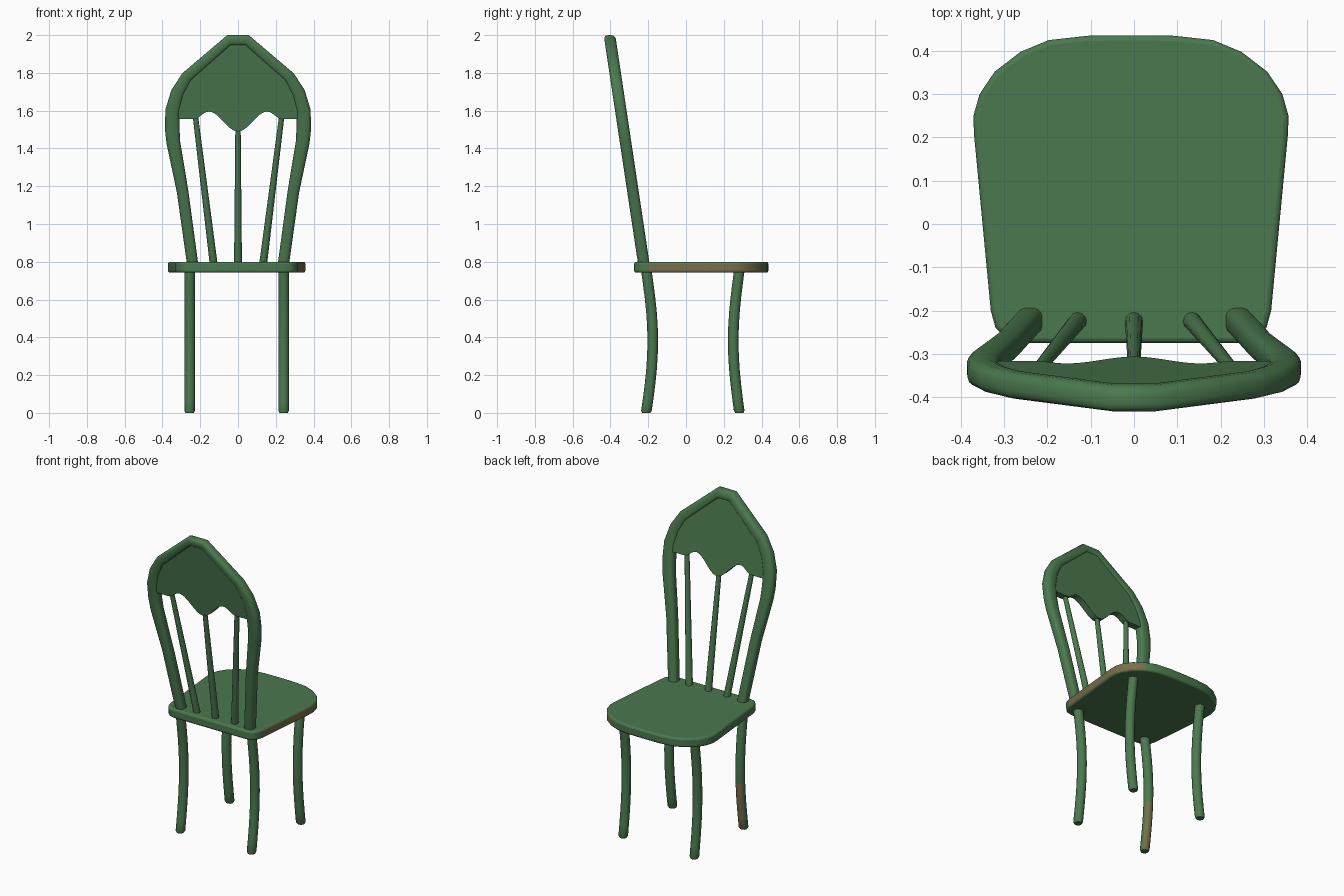
import bpy, bmesh, math
from mathutils import Vector

if "Cube" in bpy.data.objects:
    bpy.data.objects.remove(bpy.data.objects["Cube"])


def material(name, rgb):
    m = bpy.data.materials.new(name)
    m.diffuse_color = (*rgb, 1)
    m.use_nodes = True
    m.node_tree.nodes["Principled BSDF"].inputs["Base Color"].default_value = m.diffuse_color
    return m


GREEN = material("green_paint", (0.07, 0.19, 0.077))
WORN = material("worn_wood", (0.18, 0.16, 0.07))
CX = -0.007  # seat and legs sit slightly off centre


def back_y(z):
    """Depth of the raked back at height z."""
    return -0.225 - 0.15 * (z - 0.8)


def finish(name, bm, worn=None, angle=40):
    bmesh.ops.recalc_face_normals(bm, faces=bm.faces)
    if worn:
        for f in bm.faces:
            f.material_index = int(worn(f))
    me = bpy.data.meshes.new(name)
    bm.to_mesh(me)
    bm.free()
    me.materials.append(GREEN)
    if worn:
        me.materials.append(WORN)
    me.shade_smooth()
    me.set_sharp_from_angle(angle=math.radians(angle))
    ob = bpy.data.objects.new(name, me)
    bpy.context.collection.objects.link(ob)
    return ob


def loft(name, rings, worn=None, angle=40):
    """Skin a list of equal point rings and cap both ends."""
    bm = bmesh.new()
    vs = [[bm.verts.new(p) for p in r] for r in rings]
    n = len(vs[0])
    for a, b in zip(vs, vs[1:]):
        for i in range(n):
            j = (i + 1) % n
            bm.faces.new((a[i], a[j], b[j], b[i]))
    bm.faces.new(vs[0])
    bm.faces.new(vs[-1])
    return finish(name, bm, worn, angle)


def slab(name, outline, place, lo, hi, worn=None):
    """Extrude a 2D outline between two depths; place maps (u, v, depth) to 3D."""
    bm = bmesh.new()
    a = [bm.verts.new(place(u, v, lo)) for u, v in outline]
    b = [bm.verts.new(place(u, v, hi)) for u, v in outline]
    n = len(a)
    bm.faces.new(a)
    bm.faces.new(b)
    for i in range(n):
        j = (i + 1) % n
        bm.faces.new((a[i], a[j], b[j], b[i]))
    return finish(name, bm, worn)


def circle(x, y, z, r, n=16):
    return [(x + r * math.cos(2 * math.pi * i / n), y + r * math.sin(2 * math.pi * i / n), z)
            for i in range(n)]


# Seat: rounded, wider towards +y, worn along its right edge
half = [(0.0, 0.436), (0.1, 0.435), (0.19, 0.425), (0.255, 0.398), (0.315, 0.352), (0.35, 0.3),
        (0.364, 0.25), (0.363, 0.21), (0.324, -0.2), (0.313, -0.24), (0.288, -0.266), (0.25, -0.275)]
outline = half + [(-x, y) for x, y in reversed(half[1:])]
seat = slab("seat", outline, lambda u, v, d: (u + CX, v, d), 0.742, 0.8,
            lambda f: f.normal.x > 0.4 and f.calc_center_median().y > -0.21)
bev = seat.modifiers.new("soft_edge", "BEVEL")
bev.width, bev.segments, bev.limit_method = 0.012, 3, "ANGLE"
bev.angle_limit = math.radians(50)

# Legs: round, each pair bowed towards the middle
for sx, side in ((-1, "left"), (1, "right")):
    for kind, y0, bow in (("back", -0.211, 0.035), ("front", 0.283, -0.033)):
        rings = []
        for z, r in [(0, 0.022), (0.012, 0.028)] + [(0.76 * k / 10, 0.028) for k in range(1, 11)]:
            rings.append(circle(CX + sx * 0.249, y0 + bow * math.sin(math.pi * z / 0.76), z, r))
        worn = None
        if (kind, side) == ("back", "left"):
            worn = lambda f: f.normal.y > 0.35 and f.calc_center_median().z < 0.28
        loft(f"{kind}_{side}_leg", rings, worn)

# Back frame: mitred hoop, (x, z, half width), swept in the raked plane
hoop = [(0.238, 0.77, 0.030), (0.293, 1.17, 0.031), (0.342, 1.43, 0.037), (0.348, 1.5, 0.039),
        (0.347, 1.6, 0.038), (0.32, 1.695, 0.036), (0.271, 1.778, 0.031), (0.047, 1.972, 0.028)]
path = hoop + [(-x, z, w) for x, z, w in reversed(hoop)]
rings = []
for i, (x, z, w) in enumerate(path):
    p = Vector((x, z))
    d1 = (p - Vector(path[i - 1][:2])).normalized() if i else None
    d2 = (Vector(path[i + 1][:2]) - p).normalized() if i < len(path) - 1 else None
    d1, d2 = d1 or d2, d2 or d1
    t = (d1 + d2).normalized()
    nrm = Vector((t.y, -t.x)) / max(0.5, t.dot(d1))
    ring = []
    for k in range(16):
        a = 2 * math.pi * (k + 0.5) / 16
        c, s = math.cos(a), math.sin(a)
        u = math.copysign(abs(c) ** 0.7, c) * w
        v = math.copysign(abs(s) ** 0.7, s) * 0.031
        q = p + nrm * u
        ring.append((q.x, back_y(q.y) + v, q.y))
    rings.append(ring)
loft("back_frame", rings, angle=50)


# Back panel: fills the top of the hoop, with a scalloped lower edge
def scallop(x):
    x = abs(x)
    if x < 0.155:
        return 1.5425 - 0.0525 * math.cos(math.pi * x / 0.155)
    return 1.575 + 0.02 * math.cos(math.pi * min(1, (x - 0.155) / 0.08))


upper = [(x, z) for x, z, w in path if z > 1.58]
lower = [(-0.345 + 0.69 * k / 46, scallop(-0.345 + 0.69 * k / 46)) for k in range(47)]
slab("back_panel", upper + lower, lambda u, v, d: (u, back_y(v) + d, v), -0.022, 0.022)

# Spindles: three tapered rods fanning up into the panel
for name, xb, xt, zt in (("left", -0.128, -0.229, 1.6), ("middle", 0, 0, 1.53), ("right", 0.132, 0.235, 1.6)):
    loft(f"{name}_spindle", [circle(xb, back_y(0.78), 0.78, 0.021, 12),
                             circle(xt, back_y(zt), zt, 0.014, 12)])
